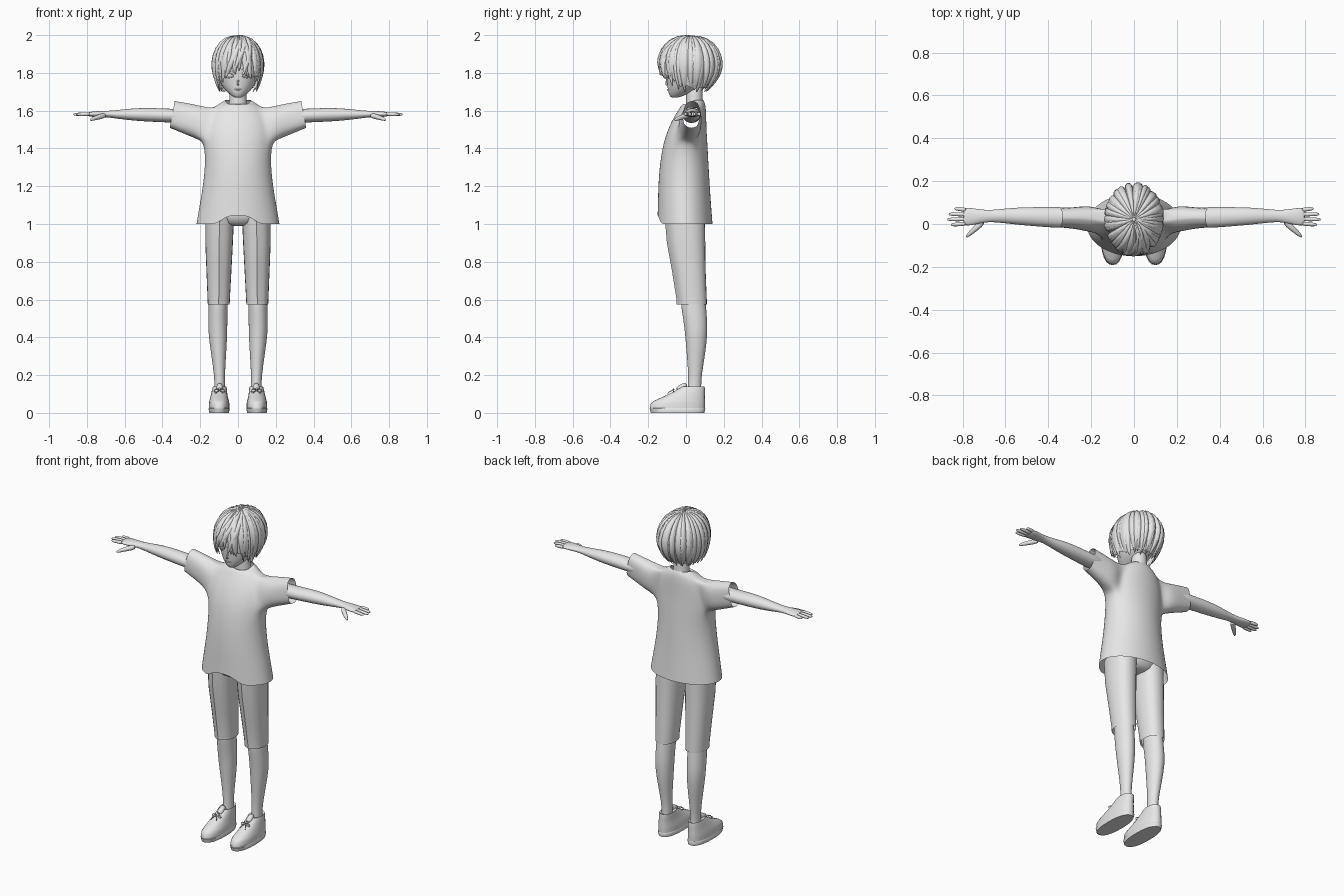
import bpy, bmesh, random
from math import sin, cos, pi, radians, acos, atan2, sqrt
from mathutils import Vector

random.seed(4)
cube = bpy.data.objects.get("Cube")
if cube:
    bpy.data.objects.remove(cube)

grey = bpy.data.materials.new("plain_grey")
grey.use_nodes = True
tone = (0.8, 0.8, 0.8, 1)
grey.diffuse_color = tone
grey.node_tree.nodes["Principled BSDF"].inputs["Base Color"].default_value = tone


def finish(name, bm, subdivide=0, mirror=False, angle=50):
    bmesh.ops.recalc_face_normals(bm, faces=bm.faces)
    mesh = bpy.data.meshes.new(name)
    bm.to_mesh(mesh)
    bm.free()
    mesh.shade_smooth()
    mesh.set_sharp_from_angle(angle=radians(angle))
    mesh.materials.append(grey)
    obj = bpy.data.objects.new(name, mesh)
    bpy.context.collection.objects.link(obj)
    if mirror:
        obj.modifiers.new("mirror", "MIRROR").use_mirror_merge = False
    if subdivide:
        mod = obj.modifiers.new("smooth", "SUBSURF")
        mod.levels = mod.render_levels = subdivide
    return obj


def add_loft(bm, rings, cap=True, skip=lambda row, col: False):
    rows = [[bm.verts.new(p) for p in ring] for ring in rings]
    n = len(rows[0])
    for r in range(len(rows) - 1):
        for c in range(n):
            if not skip(r, c):
                d = (c + 1) % n
                bm.faces.new((rows[r][c], rows[r][d], rows[r + 1][d], rows[r + 1][c]))
    if cap:
        bm.faces.new(rows[0])
        bm.faces.new(rows[-1])
    return rows


def loft(name, stacks, cap=True, **options):
    bm = bmesh.new()
    for rings in stacks:
        add_loft(bm, rings, cap)
    return finish(name, bm, **options)


def flat_ring(z, xc, rx, front, back, n=24, power=1.0):
    # horizontal oval between a front and a back limit
    def shape(v):
        return abs(v) ** power * (1 if v > 0 else -1)
    mid, ry = (front + back) / 2, (back - front) / 2
    turns = [2 * pi * i / n for i in range(n)]
    return [Vector((xc + rx * shape(cos(a)), mid + ry * shape(sin(a)), z)) for a in turns]


def tube(points, radii, n=8):
    pts = [Vector(p) for p in points]
    rings = []
    for i, p in enumerate(pts):
        d = (pts[min(i + 1, len(pts) - 1)] - pts[max(i - 1, 0)]).normalized()
        u = d.cross(Vector((0.1, 0.3, 1))).normalized()
        v = u.cross(d)
        rings.append([p + radii[i] * (u * cos(2 * pi * k / n) + v * sin(2 * pi * k / n))
                      for k in range(n)])
    return rings


# Shirt: torso loft with side holes that are extruded into sleeves
torso = [(1.0, .222, -.152, .142), (1.1, .205, -.15, .134), (1.2, .187, -.148, .127),
         (1.32, .174, -.14, .12), (1.43, .18, -.12, .114), (1.49, .177, -.1, .11),
         (1.55, .167, -.074, .108), (1.61, .135, -.037, .106), (1.64, .095, -.017, .101),
         (1.656, .068, -.002, .092)]
bm = bmesh.new()
hole_columns = (22, 23, 0, 1, 10, 11, 12, 13)
rows = add_loft(bm, [flat_ring(z, 0, rx, f, b) for z, rx, f, b in torso], cap=False,
                skip=lambda r, c: 4 <= r <= 6 and c in hole_columns)
for i in (17, 18, 19):
    rows[0][i].co.z += .045
for v in rows[-1]:
    v.co.z -= .028 * max(0, (.045 - v.co.y) / .047)
sleeve = [(.2, .025, 1.535, .074, .088), (.27, .03, 1.557, .064, .081),
          (.348, .03, 1.58, .061, .071)]
for side in (1, -1):
    edges = [e for e in bm.edges if e.is_boundary and
             all(v.co.x * side > 0 and 1.42 < v.co.z < 1.615 for v in e.verts)]
    for x, yc, zc, ry, rz in sleeve:
        geom = bmesh.ops.extrude_edge_only(bm, edges=edges)["geom"]
        new = {g for g in geom if isinstance(g, bmesh.types.BMVert)}
        edges = [e for e in bm.edges if all(v in new for v in e.verts)]
        mid = sum((v.co for v in new), Vector()) / len(new)
        for v in new:
            a = atan2(v.co.z - mid.z, v.co.y - mid.y)
            v.co = (side * (x - .013 * sin(a)), yc + ry * cos(a), zc + rz * sin(a))
finish("shirt", bm, subdivide=2, angle=80)

# Shorts: hips plus two legs with a pressed front crease
hips = [(.99, .06, -.06, .06), (1.005, .12, -.09, .085), (1.04, .165, -.105, .1),
        (1.2, .155, -.1, .095)]
loft("shorts_hips", [[flat_ring(z, 0, rx, f, b) for z, rx, f, b in hips]])
leg_rows = [(1.04, .097, .076, -.105, .1), (.9, .1, .073, -.093, .102),
            (.75, .101, .066, -.066, .104), (.6, .102, .059, -.042, .11),
            (.575, .102, .058, -.041, .11)]
rings = [flat_ring(*row, power=.9) for row in leg_rows]
for ring in rings:
    ring[18].y -= .008
loft("shorts_legs", [rings], cap=False, mirror=True, angle=35)

# Lower legs
calf = [(.68, .104, .05, -.03, .1), (.575, .105, .051, -.03, .106), (.5, .107, .051, -.016, .113),
        (.42, .107, .052, -.006, .116), (.3, .102, .039, .004, .101), (.2, .098, .029, .012, .083),
        (.13, .096, .028, .01, .08), (.08, .096, .03, 0, .085)]
loft("lower_legs", [[flat_ring(*row, n=16) for row in calf]], mirror=True, subdivide=1)

# Shoes: sole, upper, ankle collar and laces
sole = [(0, .1, .052, -.186, .097), (.022, .1, .056, -.192, .102), (.026, .1, .053, -.187, .1)]
loft("shoe_soles", [[flat_ring(*row, power=.85) for row in sole]], mirror=True)
upper = [(.024, .1, .054, -.19, .1), (.05, .1, .054, -.188, .101), (.066, .1, .051, -.165, .101),
         (.085, .1, .046, -.122, .1), (.105, .099, .042, -.08, .1), (.125, .098, .039, -.045, .1),
         (.14, .097, .036, -.022, .098), (.132, .097, .028, -.005, .088)]
loft("shoe_uppers", [[flat_ring(*row, power=.88) for row in upper]], mirror=True)
tongue = tube([(.097, -.05, .115), (.097, -.015, .14), (.097, .005, .152)], [.02, .02, .012])
loft("shoe_tongues", [tongue], mirror=True, subdivide=1)
laces = []
for s in (1, -1):
    laces.append(tube([(.098, -.062, .122), (.098 + s * .022, -.07, .13),
                       (.098 + s * .034, -.066, .112), (.098 + s * .018, -.068, .108),
                       (.098, -.064, .12)], [.004] * 5, 6))
    laces.append(tube([(.098, -.064, .122), (.098 + s * .014, -.09, .112),
                       (.098 + s * .02, -.098, .1)], [.003] * 3, 6))
loft("shoe_laces", laces, mirror=True, subdivide=1)

# Arms and hands
arm = [(.22, .03, 1.57, .048, .042), (.36, .03, 1.573, .05, .036), (.45, .034, 1.578, .046, .038),
       (.55, .037, 1.58, .041, .034), (.64, .038, 1.58, .03, .023), (.69, .037, 1.582, .028, .017),
       (.73, .035, 1.582, .036, .017), (.775, .034, 1.581, .043, .014), (.8, .034, 1.581, .041, .01)]
rings = [[Vector((x, yc + ry * cos(k * pi / 8), zc + rz * sin(k * pi / 8))) for k in range(16)]
         for x, yc, zc, ry, rz in arm]
loft("arms", [rings], mirror=True, subdivide=1, angle=70)
fingers = []
for base, tip, reach in ((.002, -.004, .855), (.023, .021, .872), (.045, .046, .866), (.066, .072, .838)):
    path = [Vector((.78, base, 1.582)).lerp(Vector((reach, tip, 1.58)), t) for t in (0, .5, .88, 1)]
    fingers.append(tube(path, [.0115, .0105, .009, .004]))
fingers.append(tube([(.7, .015, 1.576), (.74, -.022, 1.566), (.77, -.048, 1.556), (.784, -.062, 1.55)],
                    [.017, .0145, .011, .005]))
loft("fingers", fingers, mirror=True, subdivide=1, angle=80)

# Neck and head
neck = [(1.58, .06, -.005, .1), (1.63, .05, .0, .092), (1.67, .045, .0, .088), (1.76, .045, 0, .09)]
loft("neck", [[flat_ring(z, 0, rx, f, b, 16) for z, rx, f, b in neck]], subdivide=1)
skull = [(1.668, .016, -.078, -.045), (1.68, .036, -.088, -.01), (1.7, .06, -.095, .04),
         (1.73, .086, -.1, .09), (1.77, .104, -.104, .13), (1.82, .112, -.108, .15),
         (1.88, .11, -.105, .15), (1.94, .085, -.07, .12), (1.97, .04, -.02, .07)]
loft("head", [[flat_ring(z, 0, rx, f, b, 20) for z, rx, f, b in skull]], subdivide=2, angle=80)
nose = tube([(0, -.098, 1.765), (0, -.104, 1.752), (0, -.109, 1.742), (0, -.098, 1.734)],
            [.004, .008, .008, .005])
loft("nose", [nose], subdivide=1, angle=80)


def face_y(x):
    return .014 - .118 * sqrt(1 - (x / .107) ** 2)


lips = [tube([(x, face_y(x) + .007, 1.712 - .002 * cos(x * 120)) for x in (-.02, -.01, 0, .01, .02)],
             [.001, .003, .0035, .003, .001], 6)]
loft("mouth", lips)
spread = [.022, .034, .047, .06, .072, .08]
lids = [tube([(x, face_y(x) - .001, z + h * sin((x - .022) / .058 * pi)) for x in spread],
             [.001, .003, .003, .003, .003, .001], 6) for z, h in ((1.787, .013), (1.782, -.008), (1.815, .005))]
loft("eyelids_and_brows", lids, mirror=True)


# Hair: scalp cap covered with tapered locks running from the crown
def hair_point(turn, drop, lift):
    z = .148 * cos(drop)
    r = sin(drop)
    if z < 0:
        back = (1 - cos(turn)) / 2
        r = 1 - (.12 + .36 * back) * (z / .148) ** 2
    grow = 1 + lift / .15
    return Vector((.128 * r * grow * sin(turn), .022 - .158 * r * grow * cos(turn),
                   1.845 + z * (grow if z > 0 else 1)))


def end_drop(turn, trim=0):
    t = abs((turn + pi) % (2 * pi) - pi)
    end = 1.805 - .108 * min(1, t / radians(95)) + trim
    return acos(max(-.99, min(1, (end - 1.845) / .148)))


def lock(start, swirl, width, lift, trim):
    stop, rings = end_drop(start + swirl, trim), []
    for i in range(11):
        s = i / 10
        drop = .06 + (stop - .06) * s
        turn = start + swirl * s ** .8
        half = width * min(1, (1.03 - s) / .4) ** .7
        bulge = .011 * min(1, s * 4) * min(1, (1.05 - s) / .3)
        rings.append([hair_point(turn + half * k, drop, lift + bulge * h) for k, h in
                      ((-1, -.2), (-.55, .7), (0, 1), (.55, .7), (1, -.2), (0, -.5))])
    return rings


turns = [2 * pi * k / 48 for k in range(48)]
cap = [[hair_point(t, .05 + (end_drop(t, .022) - .05) * i / 9, -.003) for t in turns] for i in range(10)]
loft("hair_cap", [cap], cap=False, angle=80)
locks = []
for layer, count in ((0, 26), (1, 22)):
    for k in range(count):
        turn = 2 * pi * (k + .5 * layer) / count + random.uniform(-.05, .05)
        locks.append(lock(turn, random.uniform(-.12, .12), random.uniform(.12, .17),
                          random.uniform(0, .004) + .002 * layer, random.uniform(-.006, .016) + .012 * layer))
loft("hair_locks", locks, angle=55)
# Swept fringe and long side strands
fringe = [lock(a, w, .16, .007, t) for a, w, t in
          ((.9, -1.1, .01), (.6, -1.15, .0), (1.1, -.9, -.005), (.2, .35, .0), (-.3, -.4, -.01))]
fringe += [lock(s * a, s * .1, .09, .003, -.02) for s in (1, -1) for a in (.75, 1.0, 1.25)]
loft("hair_fringe", fringe, angle=55)
